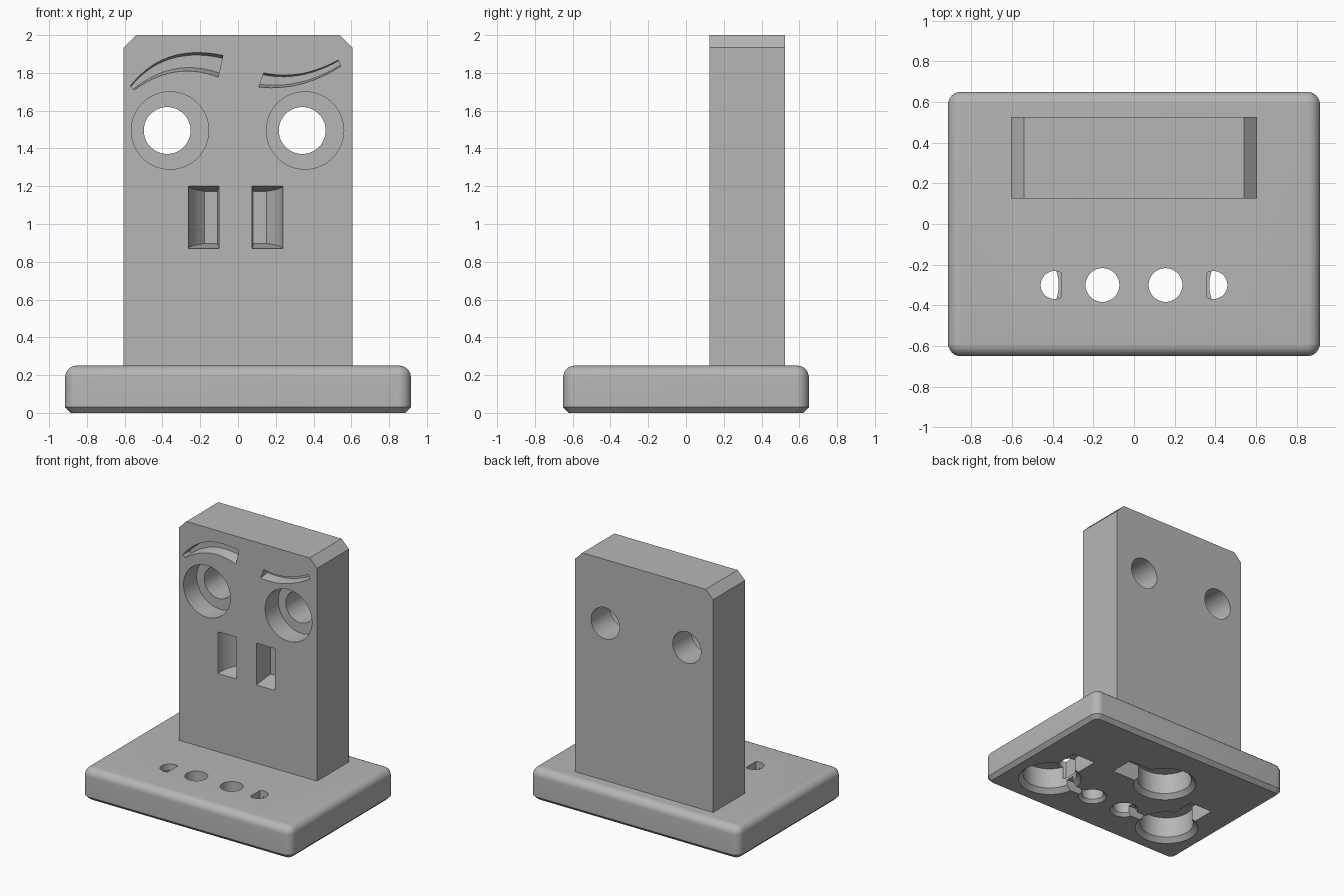
import bpy, bmesh, math
from mathutils import Vector

cube = bpy.data.objects.get("Cube")
if cube:
    bpy.data.objects.remove(cube, do_unlink=True)

grey = bpy.data.materials.new("plain grey")
grey.use_nodes = True
colour = (0.47, 0.47, 0.47, 1)
grey.diffuse_color = colour
grey.node_tree.nodes["Principled BSDF"].inputs["Base Color"].default_value = colour


def loft(name, rings):
    """Closed solid through rings that share one point count."""
    bm = bmesh.new()
    loops = [[bm.verts.new(p) for p in ring] for ring in rings]
    n = len(loops[0])
    for a, b in zip(loops, loops[1:]):
        for i in range(n):
            j = (i + 1) % n
            bm.faces.new((a[i], a[j], b[j], b[i]))
    bm.faces.new(loops[0])
    bm.faces.new(loops[-1])
    bmesh.ops.recalc_face_normals(bm, faces=bm.faces)
    mesh = bpy.data.meshes.new(name)
    bm.to_mesh(mesh)
    bm.free()
    mesh.materials.append(grey)
    obj = bpy.data.objects.new(name, mesh)
    bpy.context.collection.objects.link(obj)
    return obj


def circle(cx, cy, r, n=48):
    return [(cx + r * math.cos(math.tau * i / n), cy + r * math.sin(math.tau * i / n))
            for i in range(n)]


def rect(x0, x1, y0, y1):
    return [(x0, y0), (x1, y0), (x1, y1), (x0, y1)]


def flat(points, z):
    return [(x, y, z) for x, y in points]


def upright_ring(points, y):
    return [(x, y, z) for x, z in points]


def cut(target, cutter):
    """Subtract a cutter and discard it."""
    mod = target.modifiers.new("cut", "BOOLEAN")
    mod.operation = "DIFFERENCE"
    mod.solver = "EXACT"
    mod.object = cutter
    bpy.context.view_layer.objects.active = target
    bpy.ops.object.modifier_apply(modifier=mod.name)
    bpy.data.objects.remove(cutter, do_unlink=True)


def rounded_rect(hx, hy, r, steps=8):
    pts = []
    for k, (sx, sy) in enumerate([(1, 1), (-1, 1), (-1, -1), (1, -1)]):
        for i in range(steps + 1):
            a = math.pi / 2 * (k + i / steps)
            pts.append((sx * (hx - r) + r * math.cos(a), sy * (hy - r) + r * math.sin(a)))
    return pts


# Base slab: chamfered underside, rounded top
HX, HY, TOP, R = 0.915, 0.65, 0.25, 0.06
layers = [(0.03, 0), (0, 0.03)]
for i in range(9):
    a = math.pi / 2 * i / 8
    layers.append((R * (1 - math.cos(a)), TOP - R + R * math.sin(a)))
base = loft("base", [flat(rounded_rect(HX - d, HY - d, R + 0.005 - d), z) for d, z in layers])

# Underside: round pockets with chamfered rims and rectangular side slots
for cx, cy, dx, dy in [(0.57, -0.3, 0, 1), (-0.57, -0.3, 0, 1), (-0.14, 0.19, 1, 0)]:
    cut(base, loft("pocket", [flat(circle(cx, cy, r), z)
                              for r, z in [(0.245, -0.01), (0.2, 0.035), (0.2, 0.2)]]))
    if dy:
        slot = rect(cx - 0.1, cx + 0.1, cy + 0.1, cy + 0.4)
    else:
        slot = rect(cx + 0.1, cx + 0.42, cy - 0.1, cy + 0.1)
    cut(base, loft("slot", [flat(slot, -0.01), flat(slot, 0.14)]))

# Round through holes, half-round holes and wire channels
for side in (-1, 1):
    cx = side * 0.155
    cut(base, loft("hole", [flat(circle(cx, -0.3, r), z)
                            for r, z in [(0.115, -0.01), (0.083, 0.025), (0.083, 0.3)]]))
    half = [(side * max(x, 0.36), y) for x, y in circle(0.39, -0.3, 0.069, 40) if x > 0.35]
    cut(base, loft("half_hole", [flat(half, 0.1), flat(half, 0.3)]))
    channel = rect(*sorted((side * 0.16, side * 0.5)), -0.335, -0.265)
    cut(base, loft("channel", [flat(channel, -0.01), flat(channel, 0.08)]))

# Upright panel with clipped top corners
W, FRONT, BACK, C = 0.605, 0.125, 0.525, 0.065
outline = [(-W, 0.24), (W, 0.24), (W, 2 - C), (W - C, 2), (C - W, 2), (-W, 2 - C)]
panel = loft("upright_panel", [upright_ring(outline, FRONT), upright_ring(outline, BACK)])

# Eyes: wide front bore and narrower through hole
for cx in (-0.36, 0.355):
    bore, hole = circle(cx, 1.495, 0.205, 64), circle(cx - 0.015, 1.495, 0.124)
    cut(panel, loft("bore", [upright_ring(bore, 0.1), upright_ring(bore, FRONT + 0.165)]))
    cut(panel, loft("eye_hole", [upright_ring(hole, 0.2), upright_ring(hole, 0.6)]))

# Nostrils: tapering pockets with a curved outer wall
for side, shift in ((-1, -0.01), (1, -0.015)):
    rings = []
    for i in range(-1, 9):
        t = i / 8
        depth, taper = 0.16 * t, 0.027 * t
        outer = 0.252 - 0.085 * max(t, 0) ** 2
        box = rect(0.09 + 0.008 * t, outer, 0.87 + taper, 1.2 - taper)
        rings.append(upright_ring([(side * x + shift, z) for x, z in box], FRONT + depth))
    cut(panel, loft("nostril", rings))


def arc(a, m, b, steps=14):
    """Parabola through three points."""
    a, m, b = Vector(a), Vector(m), Vector(b)
    c = 2 * m - (a + b) / 2
    return [a * (1 - t) ** 2 + c * 2 * t * (1 - t) + b * t * t
            for t in (i / steps for i in range(steps + 1))]


# Eyebrows: shallow curved recesses that narrow inward
brows = [
    (((-0.57, 1.73), (-0.36, 1.885), (-0.08, 1.893)),
     ((-0.55, 1.71), (-0.33, 1.805), (-0.105, 1.777))),
    (((0.137, 1.84 - 0.04), (0.33, 1.795), (0.53, 1.867)),
     ((0.11, 1.725), (0.33, 1.74), (0.544, 1.835))),
]
for upper, lower in brows:
    up, low = arc(*upper), arc(*lower)

    def band(k):
        a = [u.lerp(l, k) for u, l in zip(up, low)]
        b = [l.lerp(u, k * 1.5) for u, l in zip(up, low)]
        return a + b[::-1]

    cut(panel, loft("brow", [upright_ring(band(0), 0.1), upright_ring(band(0), FRONT),
                             upright_ring(band(0.13), FRONT + 0.08)]))

# Smooth curved walls, keep edges crisp
bpy.ops.object.select_all(action="DESELECT")
for obj in (base, panel):
    obj.select_set(True)
bpy.context.view_layer.objects.active = base
bpy.ops.object.shade_smooth_by_angle(angle=math.radians(30))
